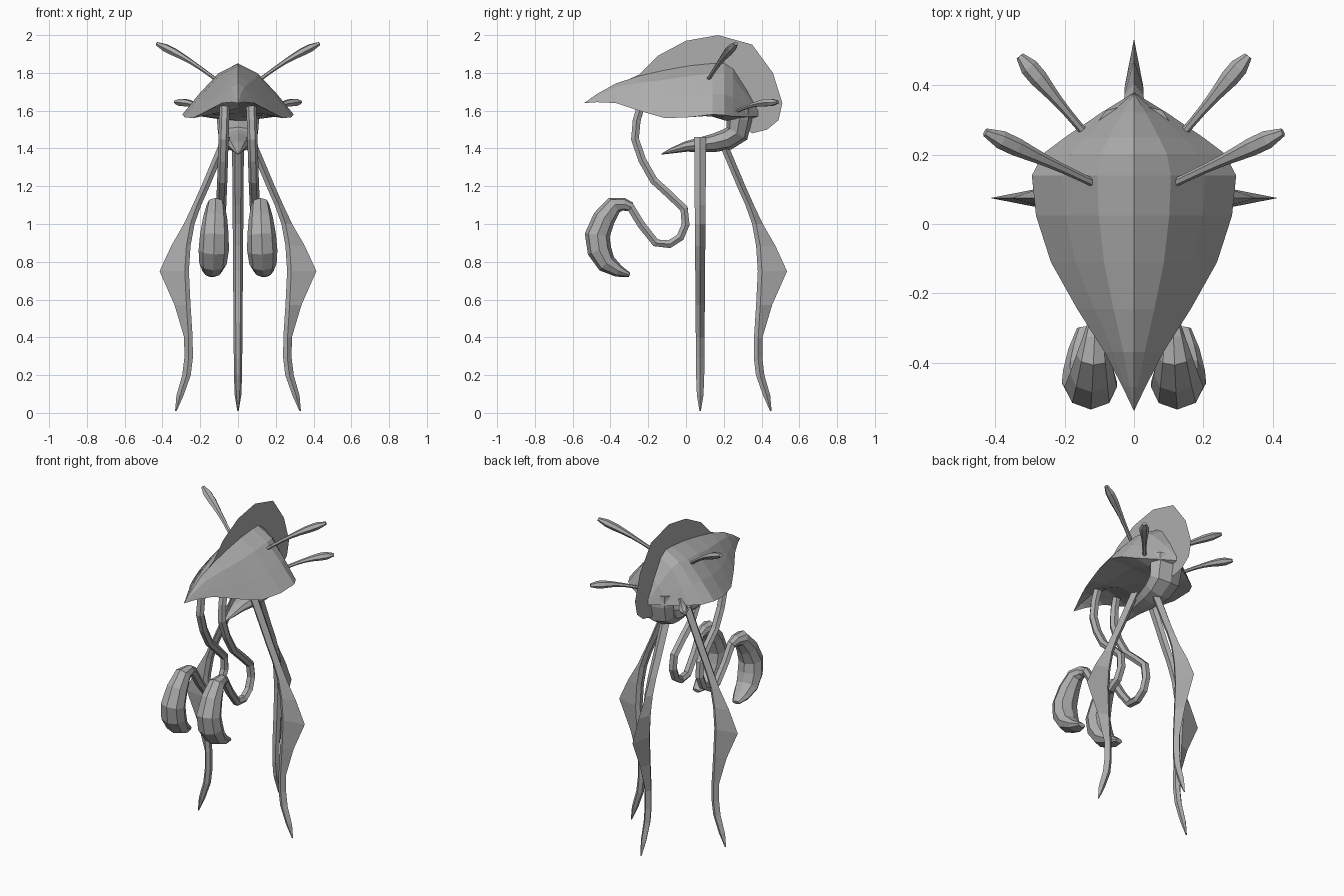
import bpy, bmesh
from math import sin, cos, pi
from mathutils import Vector

cube = bpy.data.objects.get("Cube")
if cube:
    bpy.data.objects.remove(cube, do_unlink=True)

GREY = (0.42, 0.42, 0.42, 1)
skin = bpy.data.materials.new("plain_grey")
skin.use_nodes = True
skin.diffuse_color = GREY
skin.node_tree.nodes["Principled BSDF"].inputs["Base Color"].default_value = GREY


def finish(name, bm, mirror=False):
    mesh = bpy.data.meshes.new(name)
    bm.to_mesh(mesh)
    bm.free()
    mesh.materials.append(skin)
    part = bpy.data.objects.new(name, mesh)
    bpy.context.collection.objects.link(part)
    if mirror:
        modifier = part.modifiers.new("mirror", "MIRROR")
        modifier.use_mirror_merge = False


def spline(points, steps=2):
    """Smooth path through a few points, each of any number of values."""
    last = len(points) - 1
    path = []
    for i in range(last):
        before, start = points[max(i - 1, 0)], points[i]
        end, after = points[i + 1], points[min(i + 2, last)]
        for k in range(steps):
            t = k / steps
            path.append(tuple(
                q + t * (r - p + t * (2 * p - 5 * q + 4 * r - s
                                      + t * (3 * q - 3 * r + s - p))) / 2
                for p, q, r, s in zip(before, start, end, after)))
    return path + [points[-1]]


def loft(name, rings, mirror=False):
    """Skin a list of equal-length closed rings and cap both ends."""
    bm = bmesh.new()
    rows = [[bm.verts.new(point) for point in ring] for ring in rings]
    count = len(rows[0])
    for lower, upper in zip(rows, rows[1:]):
        for i in range(count):
            j = (i + 1) % count
            bm.faces.new((lower[i], lower[j], upper[j], upper[i]))
    bm.faces.new(rows[0])
    bm.faces.new(rows[-1])
    bmesh.ops.remove_doubles(bm, verts=bm.verts, dist=0.0005)
    bmesh.ops.recalc_face_normals(bm, faces=bm.faces)
    finish(name, bm, mirror)


def tube(name, path, radii, side, sides=6, mirror=False):
    """Tube whose radii(t) gives its size along and across the side axis."""
    path = [Vector(point) for point in path]
    last = len(path) - 1
    rings = []
    for i, point in enumerate(path):
        along = (path[min(i + 1, last)] - path[max(i - 1, 0)]).normalized()
        u = (side - along * side.dot(along)).normalized()
        v = along.cross(u)
        wide, deep = radii(i / last)
        angles = [2 * pi * k / sides for k in range(sides)]
        rings.append([point + u * wide * cos(a) + v * deep * sin(a) for a in angles])
    loft(name, rings, mirror)


def drift(path, start, change):
    """Give a side-view path a steadily changing x."""
    last = len(path) - 1
    return [(start + change * i / last, y, z) for i, (y, z) in enumerate(path)]


RIGHT = Vector((1, 0, 0))
UP = Vector((0, 0, 1))

# Pointed hood: y, half width, ridge height, rim height
hood = [(-0.54, 0, 1.64, 1.64), (-0.37, 0.085, 1.745, 1.64), (-0.11, 0.24, 1.815, 1.56),
        (0.14, 0.295, 1.85, 1.58), (0.25, 0.2, 1.82, 1.57), (0.38, 0, 1.6, 1.57)]
rings = []
for y, width, ridge, rim in spline(hood):
    rise = ridge - rim
    under = rim + width * (0.1 - y)
    half = [(0, ridge), (0.36 * width, rim + 0.8 * rise), (0.7 * width, rim + 0.4 * rise),
            (width, rim), (width / 2, (rim + under) / 2), (0, under)]
    full = half + [(-x, z) for x, z in half[-2:0:-1]]
    rings.append([(x, y, z) for x, z in full])
loft("hood", rings)


# Lower jaw sweeping back and up into the hood
def jaw_size(t):
    wide = 0.004 + 0.11 * sin(t * pi / 2)
    return wide, wide * 0.6


jaw = [(-0.13, 1.37), (0, 1.41), (0.15, 1.43), (0.27, 1.48), (0.28, 1.62)]
tube("lower_jaw", drift(spline(jaw), 0, 0), jaw_size, RIGHT, sides=8)

# Thin upright crest sheet, closing at a point inside the hood
crest = [(-0.36, 1.74), (-0.25, 1.79), (-0.15, 1.89), (0, 1.97), (0.17, 2), (0.35, 1.95),
         (0.46, 1.8), (0.51, 1.64), (0.49, 1.55), (0.43, 1.5), (0.35, 1.48), (0.1, 1.65)]
bm = bmesh.new()
bm.faces.new([bm.verts.new((0, y, z)) for y, z in crest])
finish("crest", bm)


# Club-ended antennae, arching slightly
def antenna_size(t):
    radius = 0.012 + 0.016 * sin(pi * t ** 3)
    return radius, radius * 0.8


def antennae(name, start, end):
    start, end = Vector(start), Vector(end)
    side = (end - start).cross(UP).normalized()
    path = [start.lerp(end, i / 7) + UP * 0.014 * sin(pi * i / 7) for i in range(8)]
    tube(name, path, antenna_size, side, mirror=True)


antennae("upper_antennae", (0.11, 0.115, 1.76), (0.43, 0.265, 1.955))
antennae("rear_antennae", (0.14, 0.26, 1.595), (0.33, 0.485, 1.645))

# Front arms hanging from under the hood in an S-curve
arm = [(-0.24, 1.62), (-0.27, 1.45), (-0.17, 1.23), (-0.01, 1.08),
       (-0.03, 0.93), (-0.16, 0.9), (-0.3, 1.1)]
tube("front_arms", drift(spline(arm), 0.07, 0.04), lambda t: (0.027, 0.024),
     RIGHT, mirror=True)


# Curved swollen clubs at the arm ends
def club_size(t):
    wide = 0.025 + 0.055 * sin(pi * t ** 1.4)
    return wide, wide * (1 - t * t / 2)


club = [(-0.29, 1.09), (-0.38, 1.1), (-0.47, 0.94), (-0.42, 0.79), (-0.3, 0.73)]
tube("arm_clubs", drift(spline(club), 0.11, 0.03), club_size, RIGHT, sides=8, mirror=True)

# Bladed legs: height and distance of the inner edge
leg = [(1.46, 0.04), (1.2, 0.15), (1, 0.23), (0.75, 0.26), (0.4, 0.24), (0.2, 0.25), (0.01, 0.325)]


def legs(name, place, mirror):
    rows = []
    for z, inner in spline(leg):
        taper = min(1, 0.1 + 8 * z)
        blade = max(0, 1 - abs(z - 0.75) / 0.28)
        outer = inner + taper * (0.045 + 0.11 * blade)
        thick = taper * (0.02 + 0.008 * z)
        middle = inner + taper * 0.022
        section = [(inner, -thick / 2), (middle, -thick), (outer, 0),
                   (middle, thick), (inner, thick / 2)]
        rows.append([place(reach, across, z) for reach, across in section])
    loft(name, rows, mirror)


legs("side_legs", lambda reach, across, z: (reach, 0.075 + across, z), True)
legs("rear_leg", lambda reach, across, z: (across, 0.12 + reach, z), False)
